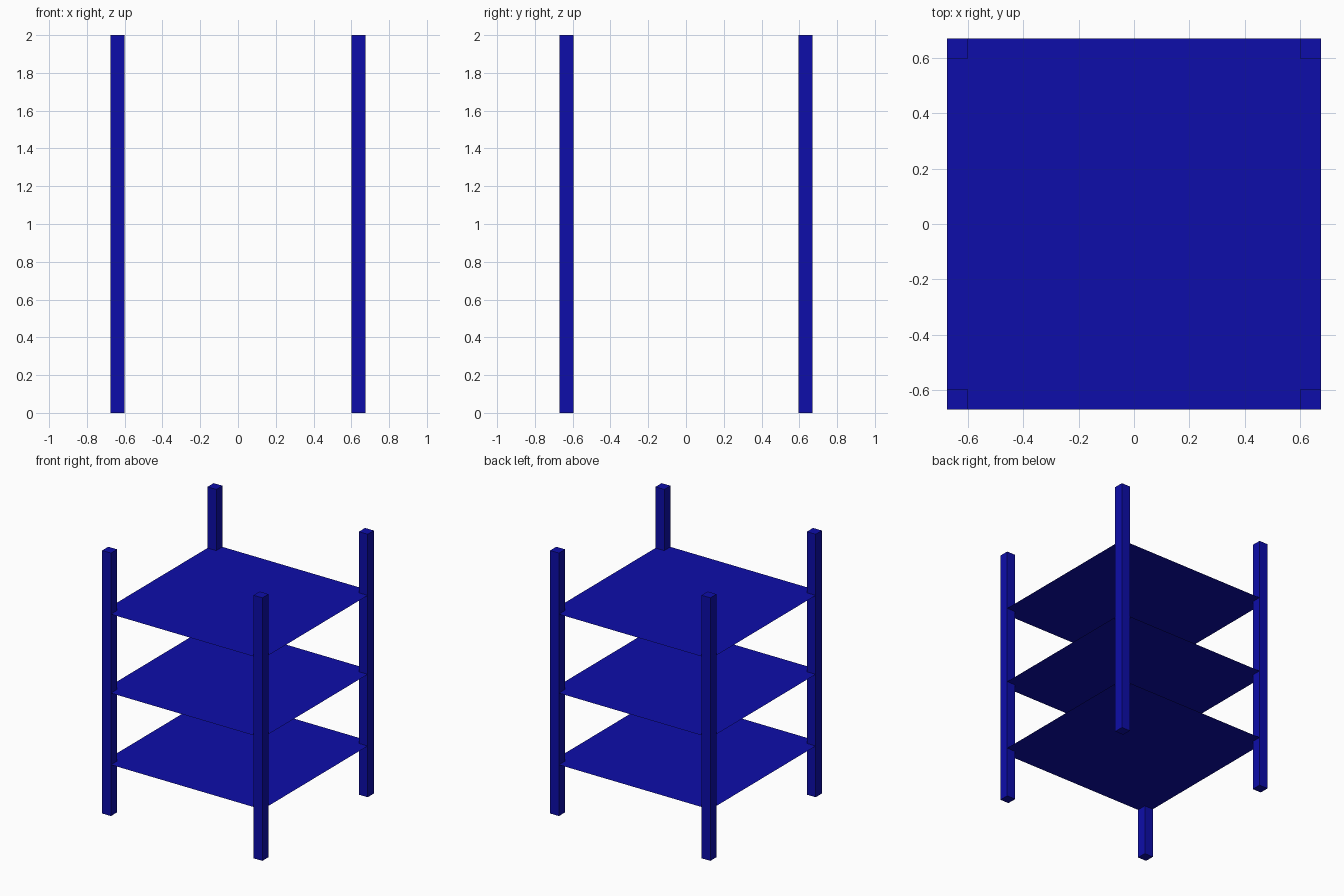
import bpy

if "Cube" in bpy.data.objects:
    bpy.data.objects.remove(bpy.data.objects["Cube"])

HX, HY, LEG, HEIGHT = 0.674, 0.670, 0.074, 2.0
SHELF_HEIGHTS = (0.39, 0.935, 1.535)

blue = bpy.data.materials.new("blue_paint")
blue.diffuse_color = (0.004, 0.004, 0.4, 1)
blue.use_nodes = True
blue.node_tree.nodes["Principled BSDF"].inputs["Base Color"].default_value = blue.diffuse_color


def finish(name, scale):
    obj = bpy.context.object
    obj.name = name
    obj.scale = scale
    bpy.ops.object.transform_apply(location=False, rotation=False, scale=True)
    obj.data.materials.append(blue)
    return obj


# Four square corner posts
for sx, side in ((-1, "left"), (1, "right")):
    for sy, end in ((-1, "front"), (1, "back")):
        bpy.ops.mesh.primitive_cube_add(
            size=1, location=(sx * (HX - LEG / 2), sy * (HY - LEG / 2), HEIGHT / 2))
        finish(f"{end}_{side}_post", (LEG, LEG, HEIGHT))

# Three sheet-thin shelves reaching the outer faces of the posts
for level, z in zip(("lower", "middle", "upper"), SHELF_HEIGHTS):
    bpy.ops.mesh.primitive_plane_add(size=2, location=(0, 0, z))
    finish(f"{level}_shelf", (HX, HY, 1))
